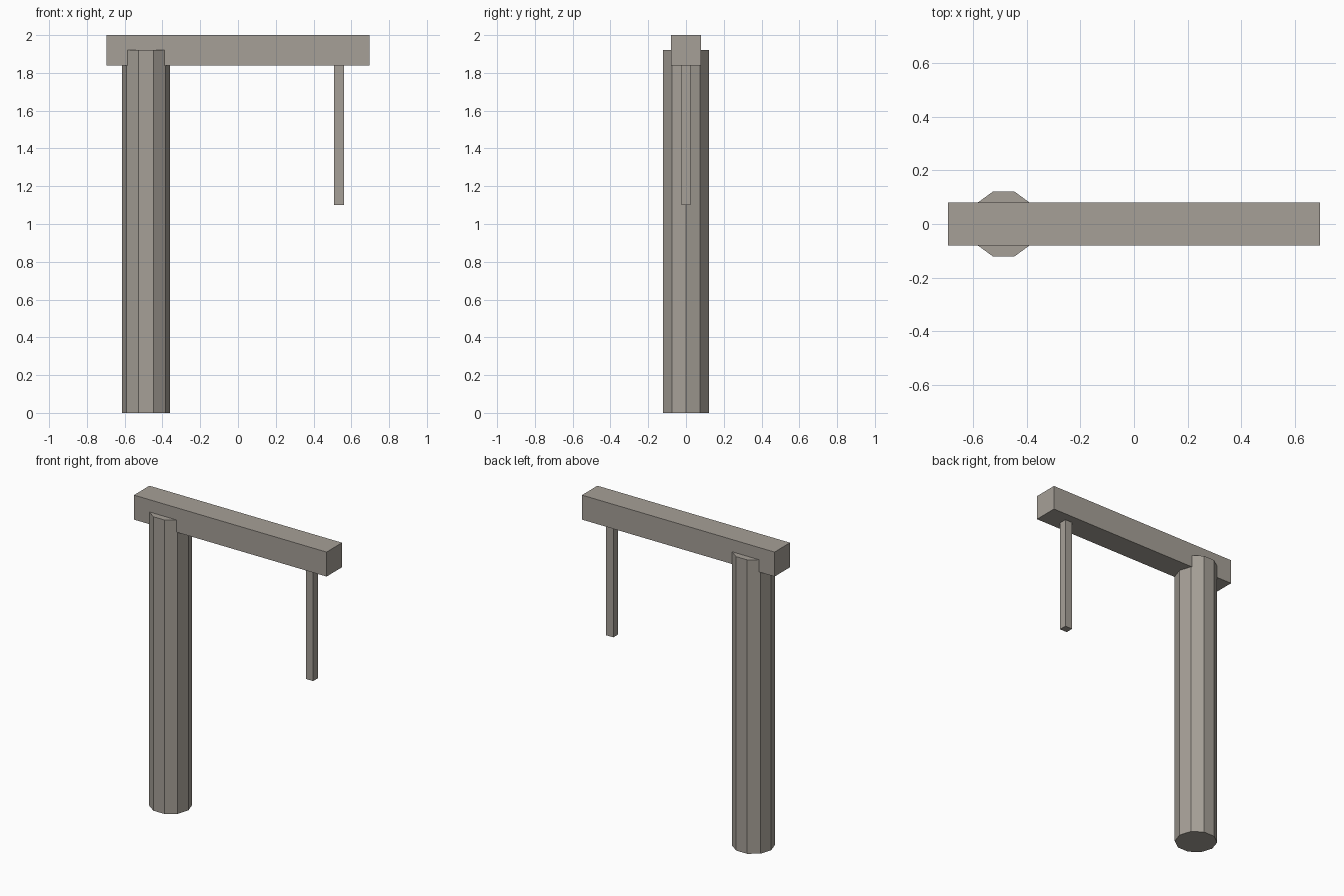
import bpy

cube = bpy.data.objects.get("Cube")
if cube:
    bpy.data.objects.remove(cube, do_unlink=True)

stone = bpy.data.materials.new("warm_grey")
stone.use_nodes = True
colour = (0.38, 0.35, 0.31, 1)
stone.diffuse_color = colour
stone.node_tree.nodes["Principled BSDF"].inputs["Base Color"].default_value = colour


def finish(name):
    obj = bpy.context.object
    obj.name = obj.data.name = name
    obj.data.materials.append(stone)
    return obj


def box(name, low, high):
    centre = [(a + b) / 2 for a, b in zip(low, high)]
    bpy.ops.mesh.primitive_cube_add(size=1, location=centre)
    obj = finish(name)
    obj.scale = [b - a for a, b in zip(low, high)]
    bpy.ops.object.transform_apply(location=False, rotation=False, scale=True)


# Ten-sided post, with a corner pointing along each end of x
height = 1.92
bpy.ops.mesh.primitive_cylinder_add(vertices=10, radius=0.128, depth=height,
                                    location=(-0.487, 0, height / 2))
post = finish("post")
post.rotation_euler.z = 1.570796
bpy.ops.object.transform_apply(location=False, rotation=True, scale=False)

# Crossbeam resting over the post, and the thin bar hanging from its far end
box("crossbeam", (-0.696, -0.08, 1.84), (0.696, 0.08, 2))
box("hanging_bar", (0.508, -0.025, 1.10), (0.56, 0.025, 1.86))
